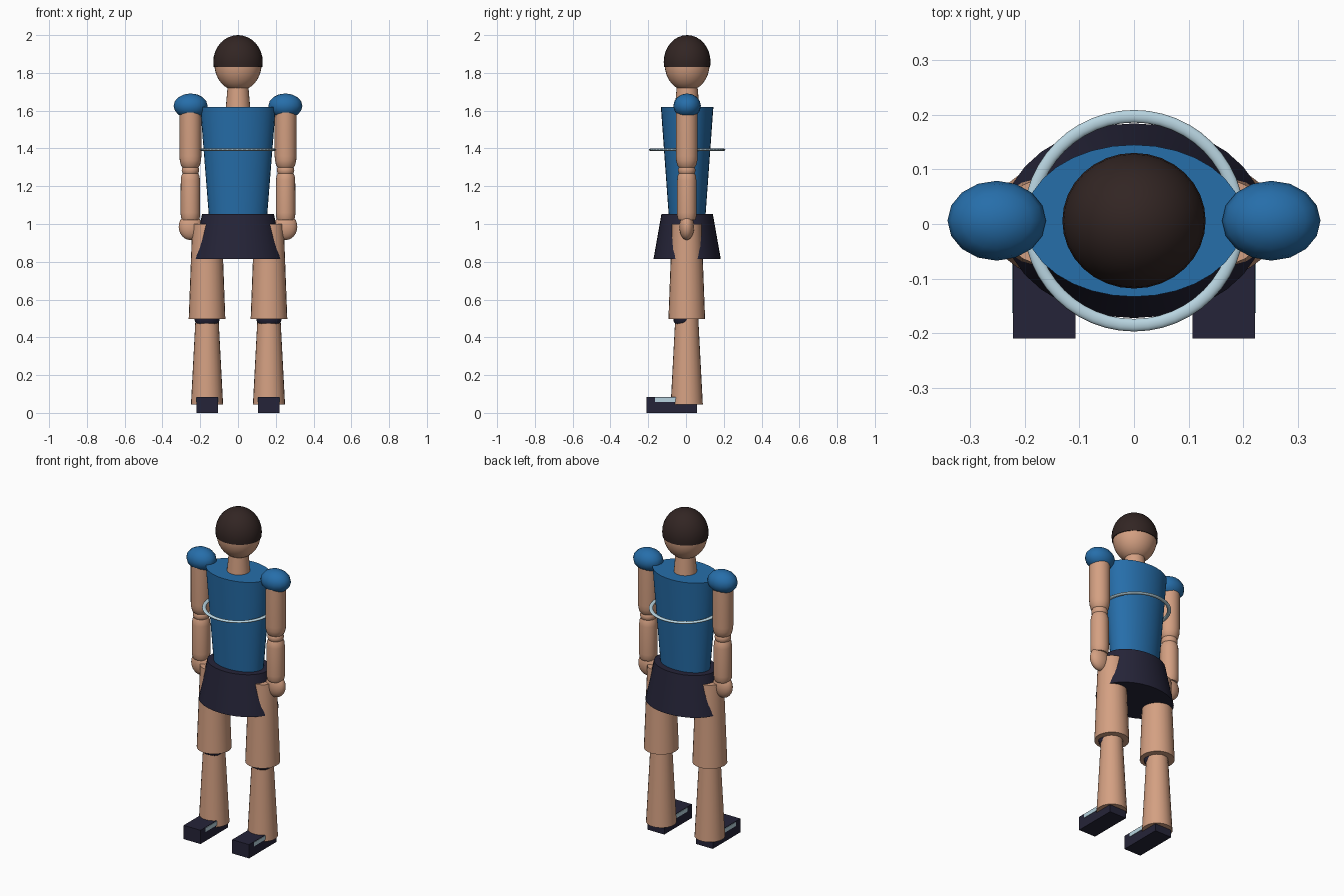
import bpy, bmesh, math
from mathutils import Vector

if "Cube" in bpy.data.objects:
    bpy.data.objects.remove(bpy.data.objects["Cube"])

CY = 0.006  # body axis, slightly behind the origin


def material(name, rgb):
    m = bpy.data.materials.new(name)
    lin = [((c / 255 + 0.055) / 1.055) ** 2.4 for c in rgb]
    m.diffuse_color = (*lin, 1)
    m.use_nodes = True
    m.node_tree.nodes["Principled BSDF"].inputs["Base Color"].default_value = m.diffuse_color
    return m


SKIN = material("skin", (212, 160, 130))
BLUE = material("shirt blue", (38, 110, 170))
NAVY = material("dark navy", (37, 36, 56))
HAIR = material("dark brown", (50, 37, 35))
PALE = material("pale blue", (184, 212, 224))


def finish(bm, name, mat, smooth=True):
    bmesh.ops.recalc_face_normals(bm, faces=bm.faces)
    me = bpy.data.meshes.new(name)
    bm.to_mesh(me)
    bm.free()
    me.materials.append(mat)
    ob = bpy.data.objects.new(name, me)
    bpy.context.collection.objects.link(ob)
    if smooth:
        bpy.ops.object.select_all(action='DESELECT')
        ob.select_set(True)
        bpy.context.view_layer.objects.active = ob
        bpy.ops.object.shade_smooth_by_angle(angle=math.radians(40))
    return ob


def ball(name, mat, center, radii, segs=32, cut=None):
    """Ellipsoid, optionally cut flat below a height."""
    bm = bmesh.new()
    bmesh.ops.create_uvsphere(bm, u_segments=segs, v_segments=segs // 2, radius=1)
    bmesh.ops.scale(bm, vec=radii, verts=bm.verts)
    bmesh.ops.translate(bm, vec=center, verts=bm.verts)
    if cut is not None:
        res = bmesh.ops.bisect_plane(bm, geom=bm.verts[:] + bm.edges[:] + bm.faces[:],
                                     plane_co=(0, 0, cut), plane_no=(0, 0, -1), clear_outer=True)
        bmesh.ops.edgeloop_fill(bm, edges=[e for e in res['geom_cut']
                                           if isinstance(e, bmesh.types.BMEdge)])
    return finish(bm, name, mat)


def stack(name, mat, center, rings, segs=32):
    """Closed body from elliptical rings (z, rx, ry)."""
    bm = bmesh.new()
    loops = []
    for z, rx, ry in rings:
        loops.append([bm.verts.new((center[0] + rx * math.cos(a), center[1] + ry * math.sin(a), z))
                      for a in (2 * math.pi * i / segs for i in range(segs))])
    for lo, hi in zip(loops, loops[1:]):
        for i in range(segs):
            j = (i + 1) % segs
            bm.faces.new((lo[i], lo[j], hi[j], hi[i]))
    bm.faces.new(loops[0])
    bm.faces.new(loops[-1])
    return finish(bm, name, mat)


def round_stack(name, mat, center, rings, segs=24):
    return stack(name, mat, center, [(z, r, r) for z, r in rings], segs)


def box(name, mat, lo, hi):
    lo, hi = Vector(lo), Vector(hi)
    bm = bmesh.new()
    bmesh.ops.create_cube(bm, size=1)
    bmesh.ops.scale(bm, vec=hi - lo, verts=bm.verts)
    bmesh.ops.translate(bm, vec=(lo + hi) / 2, verts=bm.verts)
    return finish(bm, name, mat, False)


# Head, hair and neck
ball("head", SKIN, (0, CY, 1.846), (0.125, 0.119, 0.142))
ball("hair", HAIR, (0, CY, 1.858), (0.131, 0.124, 0.142), cut=1.832)
round_stack("neck", SKIN, (0, CY), [(1.60, 0.066), (1.73, 0.055)])

# Torso and skirt
stack("torso", BLUE, (0, CY), [(1.04, 0.154, 0.097), (1.62, 0.2, 0.139)])
stack("skirt", NAVY, (0, CY), [(0.815, 0.24, 0.178), (1.053, 0.19, 0.136)])

# Flattened hoop around the chest
bpy.ops.mesh.primitive_torus_add(location=(0, CY, 1.393), major_radius=0.191, minor_radius=0.0115,
                                 major_segments=48, minor_segments=10)
hoop = bpy.context.object
hoop.name = "chest_hoop"
hoop.scale.z = 0.6
hoop.data.materials.append(PALE)
bpy.ops.object.shade_smooth()

for side, s in (("left", -1), ("right", 1)):
    # Arm
    arm = (s * 0.252, CY - 0.002)
    ball(side + "_shoulder", BLUE, (s * 0.251, CY, 1.625), (0.09, 0.073, 0.066), 16)
    round_stack(side + "_upper_arm", SKIN, arm,
                [(1.298, 0.04), (1.31, 0.05), (1.335, 0.056), (1.36, 0.058), (1.62, 0.058)])
    ball(side + "_elbow", SKIN, (*arm, 1.285), (0.046, 0.046, 0.04), 24)
    round_stack(side + "_forearm", SKIN, arm,
                [(1.02, 0.044), (1.035, 0.05), (1.06, 0.052), (1.23, 0.051),
                 (1.255, 0.048), (1.272, 0.04)])
    ball(side + "_hand", SKIN, (*arm, 0.985), (0.062, 0.039, 0.07), 24)

    # Leg
    leg = (s * 0.164, 0.004)
    round_stack(side + "_thigh", SKIN, leg, [(0.498, 0.097), (1.0, 0.078)])
    ball(side + "_knee", NAVY, (leg[0], -0.015, 0.505), (0.069, 0.054, 0.057), 16)
    round_stack(side + "_shin", SKIN, leg, [(0.045, 0.085), (0.52, 0.06)])

    # Shoe with a pale strip showing on both flanks
    x = leg[0]
    box(side + "_shoe", NAVY, (x - 0.057, -0.209, 0), (x + 0.057, 0.057, 0.084))
    box(side + "_shoe_strip", PALE, (x - 0.0595, -0.163, 0.057), (x + 0.0595, -0.04, 0.081))
